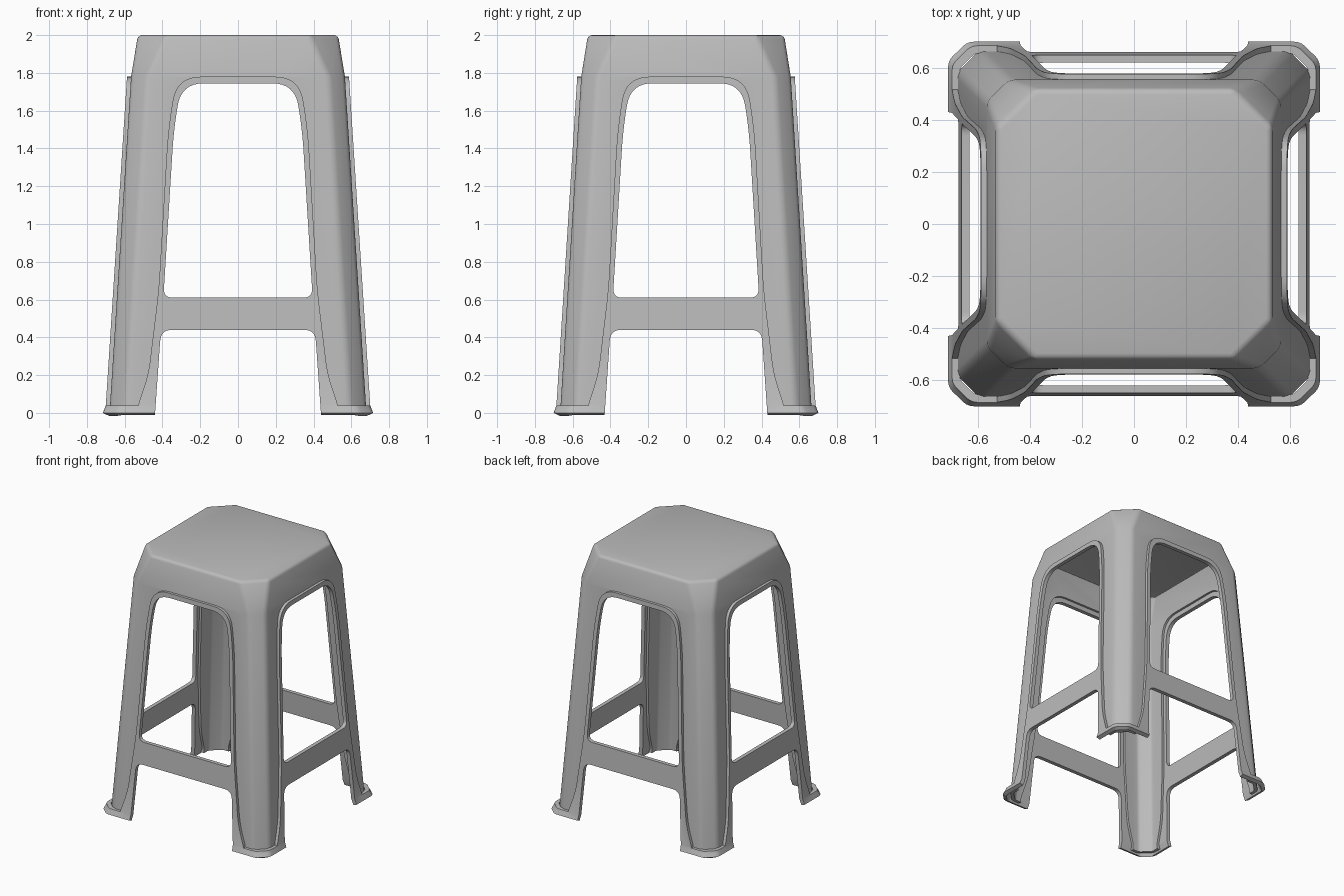
import bpy, bmesh, math
from mathutils import Vector, Matrix

if "Cube" in bpy.data.objects:
    bpy.data.objects.remove(bpy.data.objects["Cube"], do_unlink=True)

DEPTH = 0.98  # the stool is slightly shallower than wide

plastic = bpy.data.materials.new("grey plastic")
plastic.use_nodes = True
plastic.diffuse_color = (0.5, 0.5, 0.5, 1)
plastic.node_tree.nodes["Principled BSDF"].inputs["Base Color"].default_value = (0.5, 0.5, 0.5, 1)


def make_object(name, bm):
    mesh = bpy.data.meshes.new(name)
    bm.to_mesh(mesh)
    bm.free()
    mesh.materials.append(plastic)
    obj = bpy.data.objects.new(name, mesh)
    bpy.context.collection.objects.link(obj)
    return obj


def apply_modifier(obj, kind, **settings):
    mod = obj.modifiers.new(kind.title(), kind)
    for key, value in settings.items():
        setattr(mod, key, value)
    bpy.ops.object.select_all(action='DESELECT')
    obj.select_set(True)
    bpy.context.view_layer.objects.active = obj
    bpy.ops.object.modifier_apply(modifier=mod.name)


def boolean(obj, cutter, operation):
    apply_modifier(obj, 'BOOLEAN', object=cutter, operation=operation, solver='EXACT')


def shell(name, rings, thickness, capped):
    """Thin tapered square shell with chamfered corners; rings are (z, half width, chamfer)."""
    bm = bmesh.new()
    loops = []
    for z, w, c in rings:
        k = w - c
        outline = [(w, -k), (w, k), (k, w), (-k, w), (-w, k), (-w, -k), (-k, -w), (k, -w)]
        loops.append([bm.verts.new((x, y * DEPTH, z)) for x, y in outline])
    for low, high in zip(loops, loops[1:]):
        for i in range(8):
            j = (i + 1) % 8
            bm.faces.new((low[i], low[j], high[j], high[i]))
    if capped:
        bm.faces.new(loops[-1])
    obj = make_object(name, bm)
    apply_modifier(obj, 'BEVEL', width=0.022, segments=3, limit_method='ANGLE',
                   angle_limit=math.radians(25))
    apply_modifier(obj, 'SOLIDIFY', thickness=thickness, offset=-1, use_even_offset=True)
    return obj


def rounded(points):
    """Mirror a half outline of (x, z, radius) and round its corners."""
    full = points + [(-x, z, r) for x, z, r in reversed(points)]
    result = []
    for i, (x, z, r) in enumerate(full):
        p = Vector((x, z))
        if r == 0:
            result.append(p)
            continue
        before = Vector(full[i - 1][:2]) - p
        after = Vector(full[(i + 1) % len(full)][:2]) - p
        a, b = p + before.normalized() * r, p + after.normalized() * r
        for s in range(9):
            t = s / 8
            result.append(a * (1 - t) ** 2 + p * 2 * t * (1 - t) + b * t * t)
    return result


def prism(name, outline, sideways):
    """Cutter that runs through the stool from front to back, or from side to side."""
    bm = bmesh.new()
    face = bm.faces.new([bm.verts.new((p.x, -1, p.y)) for p in outline])
    moved = bmesh.ops.extrude_face_region(bm, geom=[face])["geom"]
    bmesh.ops.translate(bm, vec=(0, 2, 0), verts=[v for v in moved if isinstance(v, bmesh.types.BMVert)])
    bmesh.ops.recalc_face_normals(bm, faces=bm.faces)
    if sideways:
        bmesh.ops.rotate(bm, matrix=Matrix.Rotation(math.pi / 2, 3, 'Z'), verts=bm.verts)
        bmesh.ops.scale(bm, vec=(1, DEPTH, 1), verts=bm.verts)
    obj = make_object(name, bm)
    obj.hide_render = True
    return obj


# Outlines of the arch between the leg panels, the window and the gap under the stretcher
arch = rounded([(0.53, -0.1, 0), (0.53, 0.04, 0.03), (0.475, 0.2, 0.08), (0.42, 0.65, 0.1),
                (0.37, 1.5, 0.13), (0.325, 1.78, 0.13)])
window = rounded([(0.395, 0.61, 0.05), (0.34, 1.5, 0.12), (0.3, 1.745, 0.12)])
gap = rounded([(0.446, -0.1, 0), (0.408, 0.44, 0.06)])
foot_zone = rounded([(1, -0.1, 0), (1, 0.04, 0)])

arches = [prism("arch_cutter", arch, s) for s in (False, True)]
windows = [prism("window_cutter", window, s) for s in (False, True)]
gaps = [prism("gap_cutter", gap, s) for s in (False, True)]
foot_cutter = prism("foot_cutter", foot_zone, False)

# Seat with its four corner leg panels
body = shell("seat_and_legs", [(0, 0.68, 0.085), (1.78, 0.566, 0.085), (2, 0.53, 0.15)], 0.025, True)
for cutter in arches:
    boolean(body, cutter, 'DIFFERENCE')

# Raised frames around the openings, with the stretchers, and the flared feet
FRAME_RINGS = [(0, 0.715, 0.075), (0.04, 0.7, 0.08), (1.82, 0.585, 0.085)]
parts = [body]
for i, name in enumerate(("front_and_back_frames", "side_frames")):
    frame = shell(name, FRAME_RINGS, 0.03, False)
    boolean(frame, arches[i], 'INTERSECT')
    boolean(frame, windows[i], 'DIFFERENCE')
    boolean(frame, gaps[i], 'DIFFERENCE')
    parts.append(frame)

feet = shell("foot_rims", FRAME_RINGS, 0.03, False)
boolean(feet, foot_cutter, 'INTERSECT')
for cutter in arches:
    boolean(feet, cutter, 'DIFFERENCE')
parts.append(feet)

for cutter in arches + windows + gaps + [foot_cutter]:
    bpy.data.objects.remove(cutter, do_unlink=True)

# Smooth shading with crisp edges
bpy.ops.object.select_all(action='DESELECT')
for part in parts:
    part.select_set(True)
bpy.context.view_layer.objects.active = body
bpy.ops.object.shade_smooth_by_angle(angle=math.radians(35))
